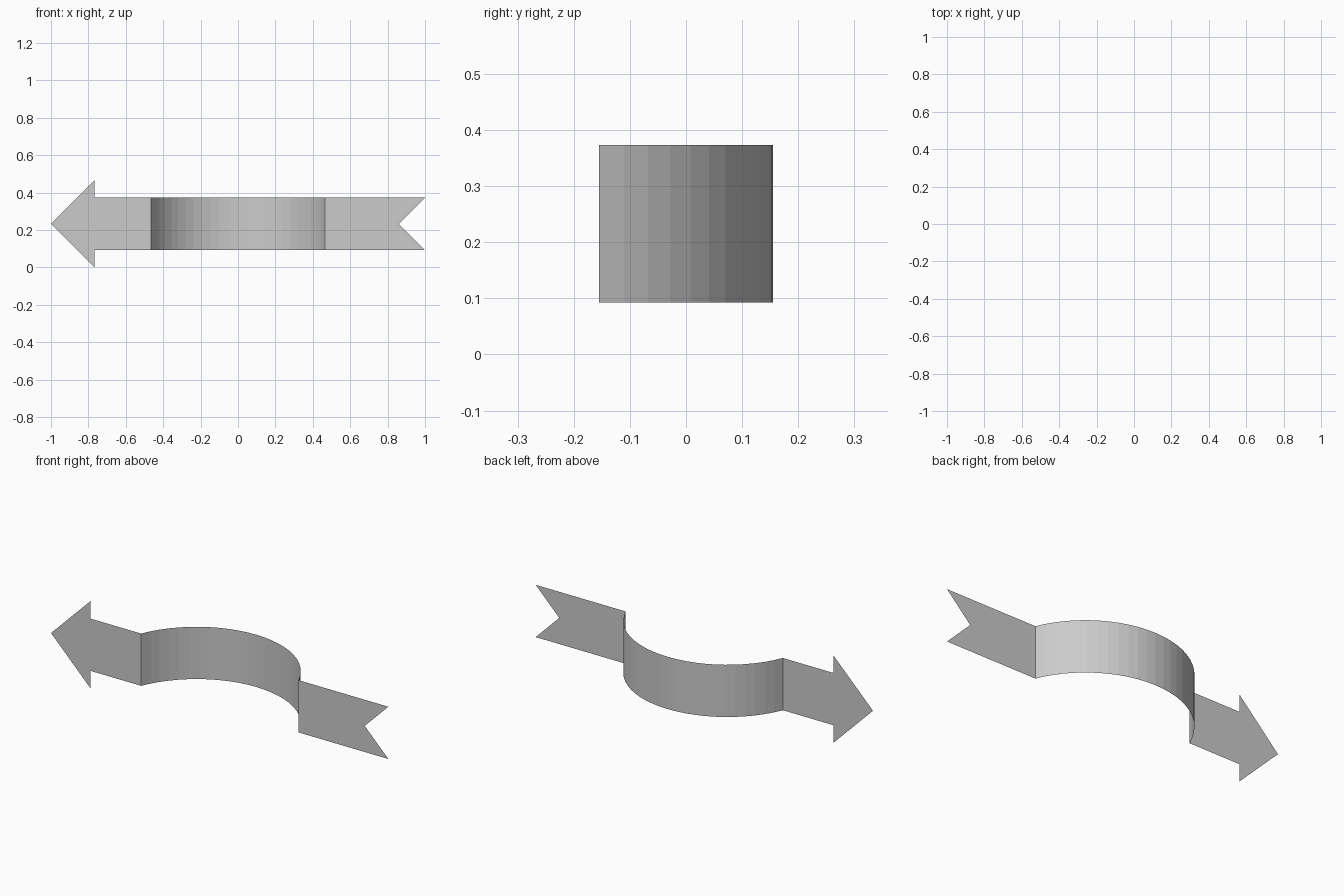
import bpy
from math import sin, cos, asin

if "Cube" in bpy.data.objects:
    bpy.data.objects.remove(bpy.data.objects["Cube"])

Z0, Z1, ZM, ZT = 0.093, 0.373, 0.233, 0.466   # band bottom, band top, middle, head top
Y = 0.155                                      # flat ends at -Y, arc peak at +Y
HALF = 0.466                                   # half chord of the arc
RISE = 2 * Y
R = (HALF ** 2 + RISE ** 2) / (2 * RISE)
SEGMENTS = 24


def sheet(name, verts, faces):
    mesh = bpy.data.meshes.new(name)
    mesh.from_pydata(verts, [], faces)
    obj = bpy.data.objects.new(name, mesh)
    bpy.context.collection.objects.link(obj)
    return obj


def flat_panel(name, outline):
    # x, z outline, counter-clockwise seen from the front
    return sheet(name, [(x, -Y, z) for x, z in outline], [range(len(outline))])


# arrow head with its piece of shaft
flat_panel("arrow_head", [(-1, ZM), (-0.767, 0), (-0.767, Z0), (-HALF, Z0),
                          (-HALF, Z1), (-0.767, Z1), (-0.767, ZT)])

# notched tail
flat_panel("notched_tail", [(HALF, Z0), (1, Z0), (0.86, ZM), (1, Z1), (HALF, Z1)])

# curved middle band, bulging to the back
sweep = asin(HALF / R)
verts = []
for i in range(SEGMENTS + 1):
    a = sweep * (2 * i / SEGMENTS - 1)
    x, y = R * sin(a), Y - R + R * cos(a)
    verts += [(x, y, Z0), (x, y, Z1)]
faces = [(2 * i, 2 * i + 2, 2 * i + 3, 2 * i + 1) for i in range(SEGMENTS)]
sheet("curved_band", verts, faces)
